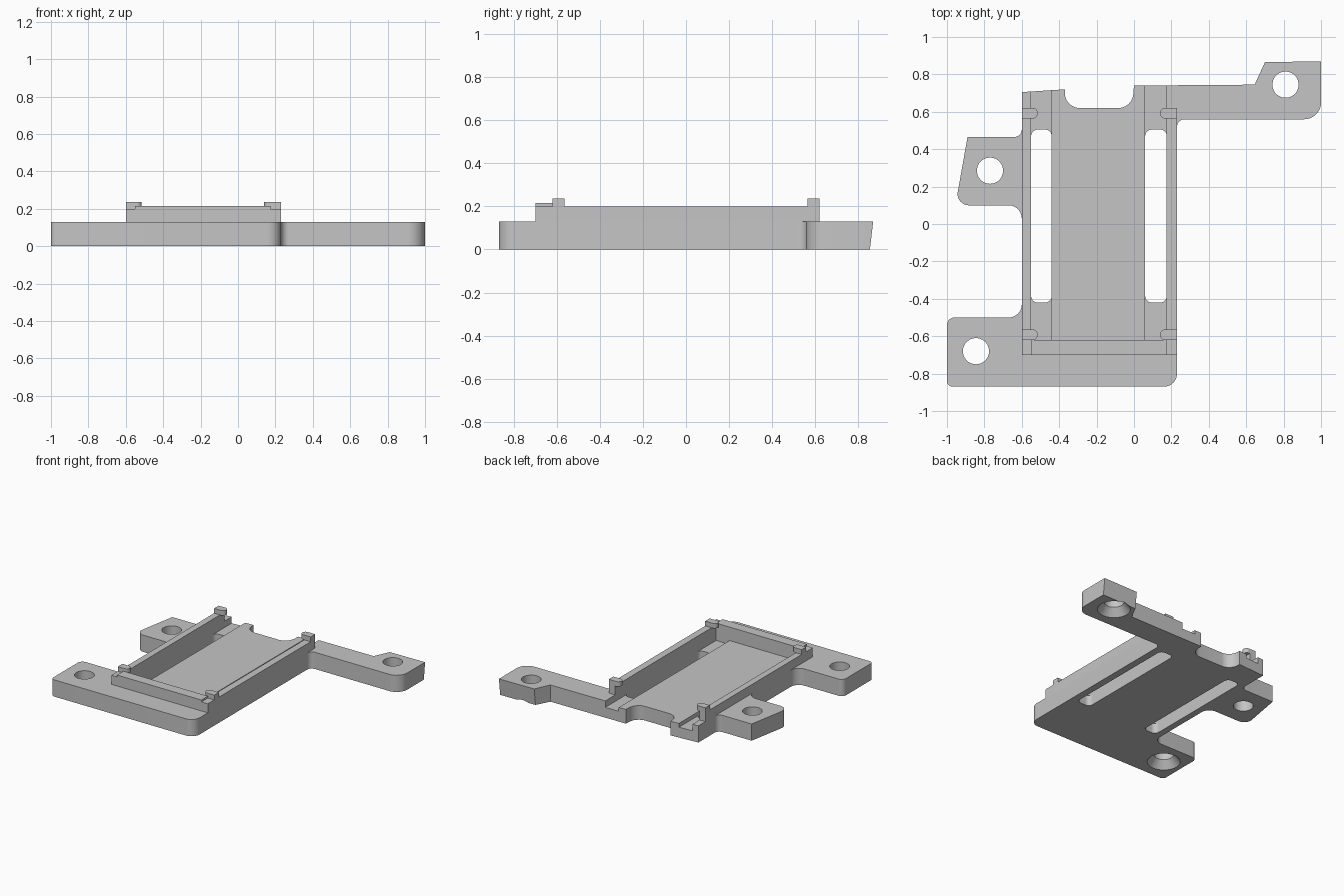
import bpy, math
from mathutils import Vector

cube = bpy.data.objects.get("Cube")
if cube:
    bpy.data.objects.remove(cube, do_unlink=True)

grey = bpy.data.materials.new("plain_grey")
grey.use_nodes = True
colour = (0.56, 0.56, 0.56, 1)
grey.diffuse_color = colour
grey.node_tree.nodes["Principled BSDF"].inputs["Base Color"].default_value = colour


def rounded(corners, steps=8):
    """Outline from (x, y, radius) corners; radius 0 stays sharp."""
    out = []
    for i, (x, y, r) in enumerate(corners):
        p = Vector((x, y))
        if not r:
            out.append(p)
            continue
        a = (Vector(corners[i - 1][:2]) - p).normalized()
        b = (Vector(corners[(i + 1) % len(corners)][:2]) - p).normalized()
        half = a.angle(b) / 2
        centre = p + (a + b).normalized() * (r / math.sin(half))
        start = p + a * (r / math.tan(half)) - centre
        end = p + b * (r / math.tan(half)) - centre
        for k in range(steps + 1):
            out.append(centre + start.lerp(end, k / steps).normalized() * r)
    return out


def add_mesh(name, verts, faces):
    mesh = bpy.data.meshes.new(name)
    mesh.from_pydata(verts, [], faces)
    mesh.materials.append(grey)
    ob = bpy.data.objects.new(name, mesh)
    bpy.context.collection.objects.link(ob)
    return ob


def prism(name, outline, z0, z1, lower=None):
    n = len(outline)
    verts = [(p[0], p[1], z0) for p in (lower or outline)]
    verts += [(p[0], p[1], z1) for p in outline]
    faces = [list(range(n))[::-1], list(range(n, 2 * n))]
    faces += [(i, (i + 1) % n, n + (i + 1) % n, n + i) for i in range(n)]
    return add_mesh(name, verts, faces)


def box(name, x0, x1, y0, y1, z0, z1, r=0):
    corners = [(x0, y0, r), (x1, y0, r), (x1, y1, r), (x0, y1, r)]
    return prism(name, rounded(corners), z0, z1)


def circle(x, y, r, n=40):
    return [(x + r * math.cos(2 * math.pi * k / n), y + r * math.sin(2 * math.pi * k / n))
            for k in range(n)]


def cut(target, cutter):
    mod = target.modifiers.new("cut", 'BOOLEAN')
    mod.operation, mod.solver, mod.object = 'DIFFERENCE', 'EXACT', cutter
    bpy.context.view_layer.update()
    deps = bpy.context.evaluated_depsgraph_get()
    mesh = bpy.data.meshes.new_from_object(target.evaluated_get(deps))
    target.modifiers.clear()
    target.data = mesh
    bpy.data.objects.remove(cutter, do_unlink=True)


# Base plate with three mounting ears; the back edge of the arm leans inward below
left, right, top = -0.6, 0.23, 0.13
outline = rounded([
    (-1, -0.87, 0.03), (right, -0.87, 0.07), (right, 0.56, 0.04), (1, 0.56, 0.09),
    (1, 0.87, 0), (0.7, 0.865, 0), (0.645, 0.745, 0), (0, 0.74, 0),
    (-0.01, 0.62, 0.08), (-0.37, 0.62, 0.08), (-0.37, 0.72, 0), (left, 0.705, 0),
    (left, 0.465, 0.04), (-0.89, 0.465, 0), (-0.955, 0.1, 0.06), (left, 0.1, 0.07),
    (left, -0.5, 0.07), (-1, -0.5, 0.04)])
lower = [(p.x, p.y - 0.015 if p.y > 0.8 else p.y) for p in outline]
base = prism("base_plate", outline, 0, top, lower)

# Recessed floor, deeper side channels and through slots
cut(base, box("floor_cutter", -0.45, 0.07, -0.62, 1, 0.11, 0.3))
for x0, x1 in ((-0.55, -0.44), (0.06, 0.175)):
    cut(base, box("channel_cutter", x0, x1, -0.62, 1, 0.08, 0.3))
    cut(base, box("slot_cutter", x0, x1, -0.42, 0.505, -0.1, 0.3, 0.035))

# Screw holes, two of them countersunk from below
for x, y, sunk in ((-0.77, 0.285, False), (-0.845, -0.68, True), (0.81, 0.745, True)):
    cut(base, prism("hole_cutter", circle(x, y, 0.07), -0.1, 0.3))
    if sunk:
        cut(base, prism("sink_cutter", circle(x, y, 0.06), -0.01, 0.07,
                        circle(x, y, 0.125)))

# Raised frame around the recess
box("right_rail", left, -0.55, -0.7, 0.62, top, 0.2)
box("left_rail", 0.175, right, -0.7, 0.62, top, 0.2)
box("front_wall", -0.55, 0.175, -0.7, -0.62, top, 0.215)

# Retaining clips overhanging the recess at the four corners
for side, x_out, x_in in (("right", left, -0.515), ("left", right, 0.14)):
    for end, y in (("front", -0.592), ("back", 0.592)):
        y0, y1 = y - 0.028, y + 0.028
        shape = [(x_out, y0, 0), (x_in, y0, 0.026), (x_in, y1, 0.026), (x_out, y1, 0)]
        if side == "left":
            shape.reverse()
        prism(f"{side}_{end}_clip", rounded(shape), 0.2, 0.237)

# Smooth the rounded walls and keep the hard edges
bpy.ops.object.select_all(action='DESELECT')
for ob in bpy.context.collection.objects:
    if ob.type == 'MESH' and grey.name in ob.data.materials:
        ob.select_set(True)
        bpy.context.view_layer.objects.active = ob
bpy.ops.object.shade_smooth_by_angle(angle=math.radians(30))
